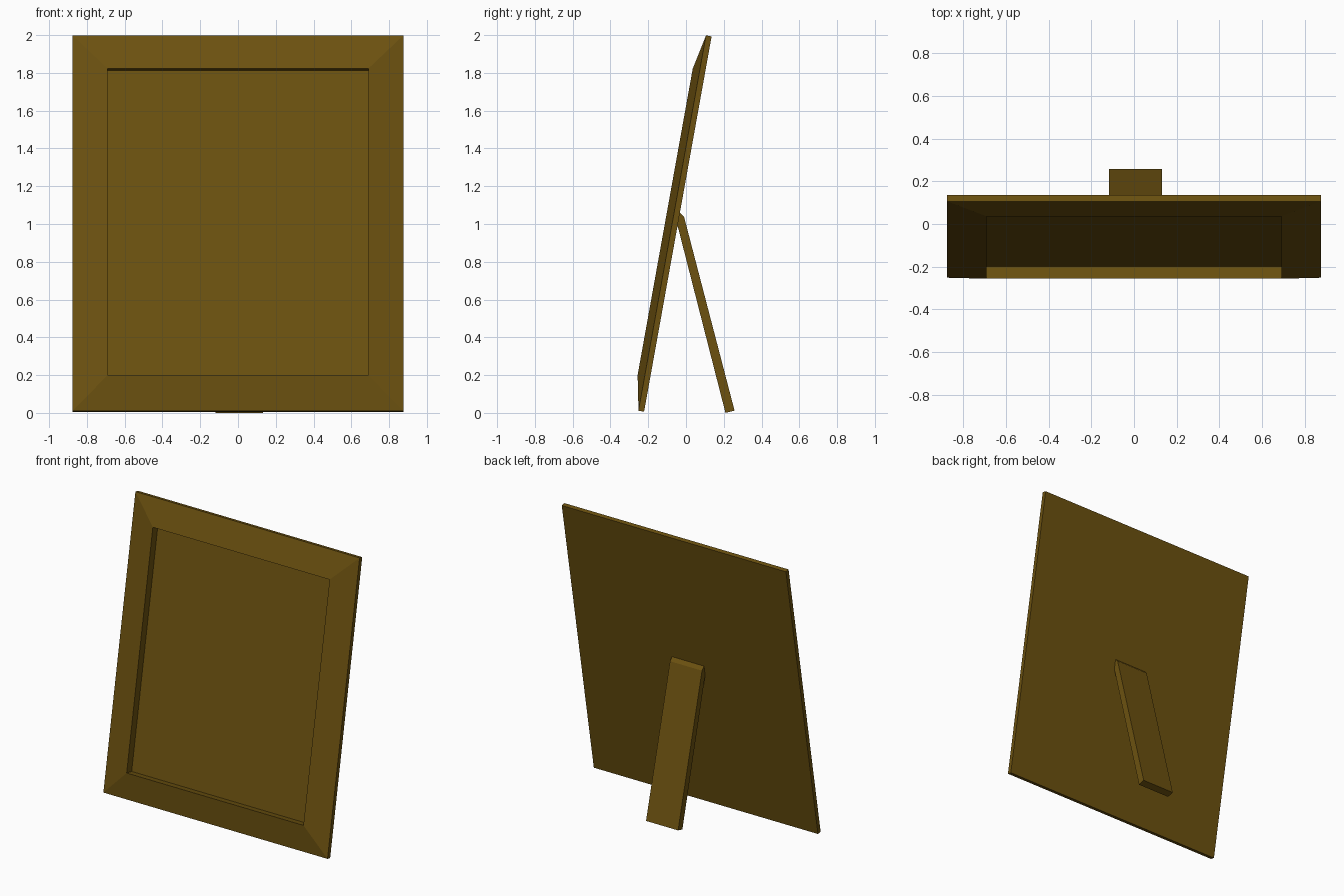
import bpy, bmesh, math
from mathutils import Matrix

if "Cube" in bpy.data.objects:
    bpy.data.objects.remove(bpy.data.objects["Cube"])

TILT = math.radians(10.2)
W, H = 0.875, 2.019        # half width and full height of the frame
BORDER = 0.185

wood = bpy.data.materials.new("golden_brown")
wood.diffuse_color = (0.15, 0.083, 0.005, 1)
wood.use_nodes = True
wood.node_tree.nodes["Principled BSDF"].inputs["Base Color"].default_value = wood.diffuse_color


def finish(name, bm):
    bmesh.ops.recalc_face_normals(bm, faces=bm.faces)
    mesh = bpy.data.meshes.new(name)
    bm.to_mesh(mesh)
    bm.free()
    mesh.materials.append(wood)
    obj = bpy.data.objects.new(name, mesh)
    bpy.context.collection.objects.link(obj)
    return obj


# Picture frame: rectangular rings (inset, height off the back) joined into a
# sloped border, a straight inner lip and a recessed panel
bm = bmesh.new()
rings = []
for inset, depth in [(0, 0), (0, 0.03), (BORDER, 0.068), (BORDER, 0.011)]:
    x, lo, hi = W - inset, inset, H - inset
    rings.append([bm.verts.new((px, -depth, pz))
                  for px, pz in [(-x, lo), (x, lo), (x, hi), (-x, hi)]])
for a, b in zip(rings, rings[1:]):
    for i in range(4):
        j = (i + 1) % 4
        bm.faces.new((a[i], a[j], b[j], b[i]))
bm.faces.new(rings[0])     # back board
bm.faces.new(rings[-1])    # recessed picture panel
frame = finish("picture_frame", bm)
frame.data.transform(Matrix.Translation((0, -0.222, 0.006))
                     @ Matrix.Rotation(-TILT, 4, 'X'))

# Easel leg: side profile (y, z) extruded across x, top cut against the back
profile = [(0.209, 0), (0.257, 0.012), (-0.010, 1.037), (-0.032, 1.061),
           (-0.038, 1.055), (-0.049, 0.995), (-0.043, 0.985)]
bm = bmesh.new()
side = bm.faces.new([bm.verts.new((-0.118, y, z)) for y, z in profile])
ext = bmesh.ops.extrude_face_region(bm, geom=[side])
bmesh.ops.translate(bm, vec=(0.25, 0, 0),
                    verts=[g for g in ext["geom"] if isinstance(g, bmesh.types.BMVert)])
finish("easel_leg", bm)
